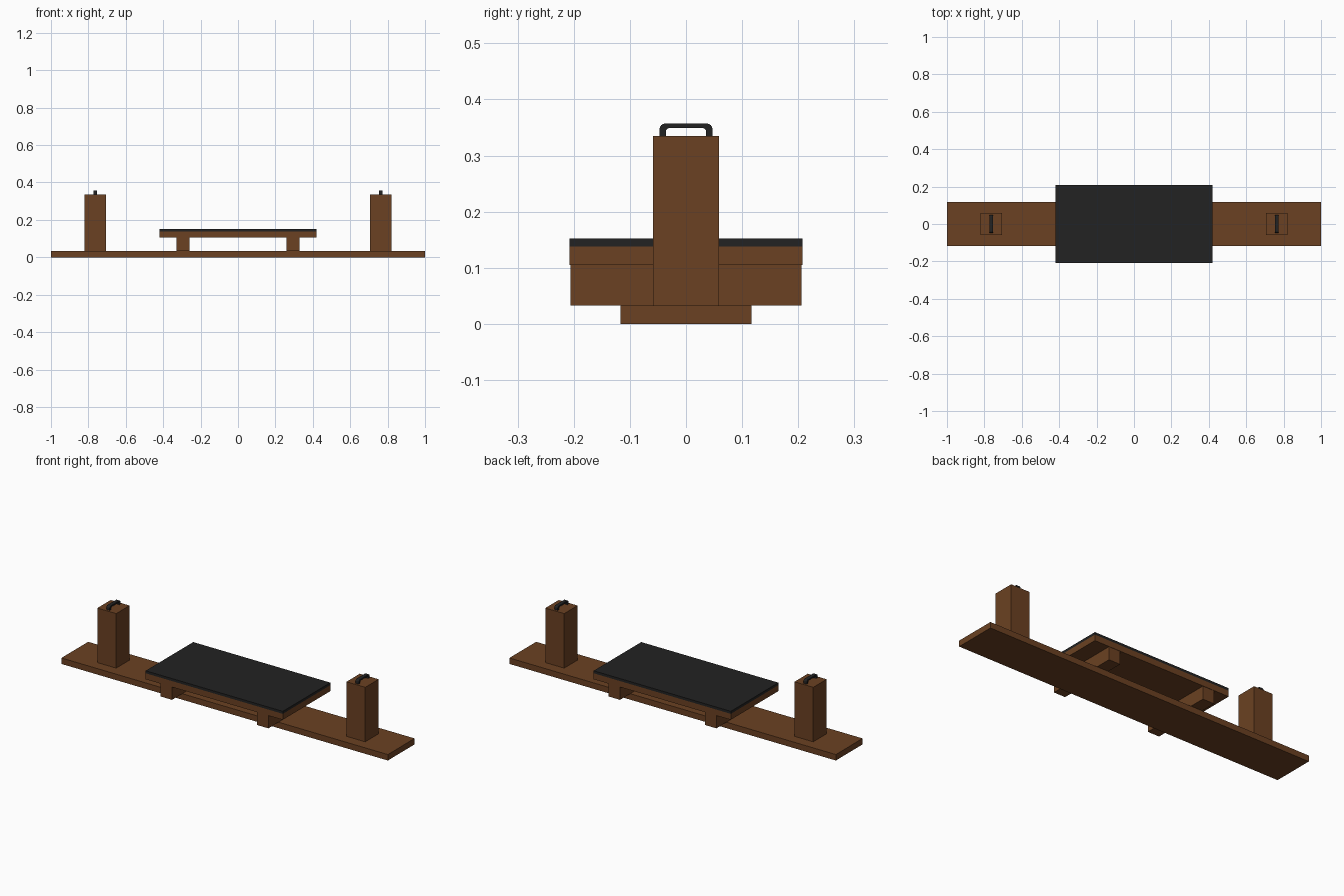
import bpy, bmesh, math

cube = bpy.data.objects.get("Cube")
if cube:
    bpy.data.objects.remove(cube, do_unlink=True)


def make_material(name, rgb):
    mat = bpy.data.materials.new(name)
    mat.use_nodes = True
    colour = (*rgb, 1)
    mat.diffuse_color = colour
    mat.node_tree.nodes["Principled BSDF"].inputs["Base Color"].default_value = colour
    return mat


wood = make_material("brown wood", (0.147, 0.053, 0.016))
black = make_material("matte black", (0.016, 0.016, 0.016))


def add_object(name, bm, mat):
    bmesh.ops.recalc_face_normals(bm, faces=bm.faces)
    mesh = bpy.data.meshes.new(name)
    bm.to_mesh(mesh)
    bm.free()
    mesh.materials.append(mat)
    obj = bpy.data.objects.new(name, mesh)
    bpy.context.collection.objects.link(obj)
    return obj


def box(name, x, width, depth, bottom, top, mat):
    bm = bmesh.new()
    bmesh.ops.create_cube(bm, size=1)
    bmesh.ops.scale(bm, vec=(width, depth, top - bottom), verts=bm.verts)
    bmesh.ops.translate(bm, vec=(x, 0, (bottom + top) / 2), verts=bm.verts)
    return add_object(name, bm, mat)


def arch(half, base, top, radius, steps=6):
    """Rounded arch outline from the right foot to the left foot, as (y, z)."""
    right = [(half - radius + radius * math.cos(a), top - radius + radius * math.sin(a))
             for a in (math.pi / 2 * i / steps for i in range(steps + 1))]
    left = [(-y, z) for y, z in reversed(right)]
    return [(half, base)] + right + left + [(-half, base)]


def handle(name, x, width, base):
    # Bridge an outer and an inner arch, then extrude across the width
    bm = bmesh.new()
    rows = [[bm.verts.new((x - width / 2, y, z)) for y, z in outline]
            for outline in (arch(0.047, base, 0.357, 0.010), arch(0.036, base, 0.349, 0.007))]
    outer, inner = rows
    for i in range(len(outer) - 1):
        bm.faces.new((outer[i], outer[i + 1], inner[i + 1], inner[i]))
    ext = bmesh.ops.extrude_face_region(bm, geom=bm.faces[:])
    moved = [v for v in ext["geom"] if isinstance(v, bmesh.types.BMVert)]
    bmesh.ops.translate(bm, vec=(width, 0, 0), verts=moved)
    return add_object(name, bm, black)


# Base plank and table top
box("base_plank", 0, 2.0, 0.234, 0, 0.033, wood)
box("table_board", 0, 0.84, 0.416, 0.105, 0.138, wood)
box("table_pad", 0, 0.84, 0.416, 0.138, 0.152, black)

# Mirrored supports, posts and handles
for side, sign in (("left", 1), ("right", -1)):
    box(f"{side}_support", sign * 0.295, 0.07, 0.412, 0.033, 0.105, wood)
    box(f"{side}_post", sign * 0.763, 0.115, 0.117, 0.033, 0.335, wood)
    handle(f"{side}_handle", sign * 0.763, 0.02, 0.335)
